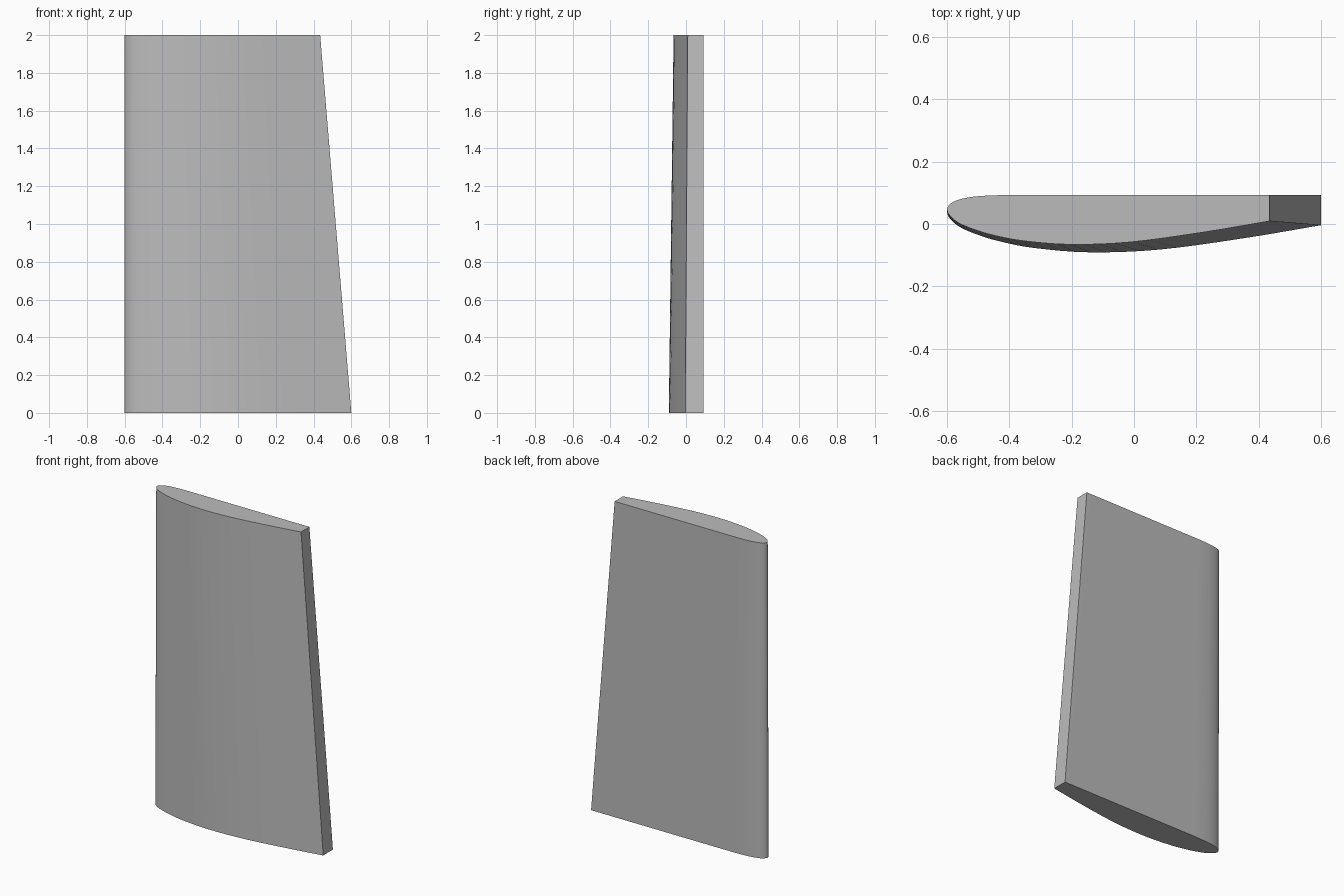
import bpy, bmesh, math
from mathutils import Vector

if "Cube" in bpy.data.objects:
    bpy.data.objects.remove(bpy.data.objects["Cube"])

# Root section: flat back, rounded nose, curved front, blunt trailing edge
PTS = [(-0.33, 0.093), (-0.42, 0.092), (-0.50, 0.087), (-0.56, 0.075), (-0.59, 0.058),
       (-0.60, 0.038), (-0.588, 0.014), (-0.555, -0.012), (-0.50, -0.035), (-0.43, -0.056),
       (-0.32, -0.077), (-0.14, -0.091), (0.083, -0.082), (0.35, -0.046), (0.60, -0.004)]
NOSE_X, BACK_Y, HEIGHT, TAPER = -0.60, 0.093, 2.0, 0.8625


def smooth_path(points, steps):
    """Catmull-Rom curve through the points."""
    p = [Vector(q) for q in points]
    p = [2 * p[0] - p[1]] + p + [2 * p[-1] - p[-2]]
    out = []
    for a, b, c, d in zip(p, p[1:], p[2:], p[3:]):
        for i in range(steps):
            t = i / steps
            out.append(0.5 * (2 * b + (c - a) * t + (2 * a - 5 * b + 4 * c - d) * t * t
                              + (3 * b - a - 3 * c + d) * t ** 3))
    return out + [p[-2]]


section = [Vector((0.60, BACK_Y))] + smooth_path(PTS, 4)

# Tapered blade: tip section shrinks towards the straight nose and flat back
bm = bmesh.new()
root = [bm.verts.new((max(q.x, NOSE_X), min(q.y, BACK_Y), 0)) for q in section]
tip = [bm.verts.new((NOSE_X + (v.co.x - NOSE_X) * TAPER,
                     BACK_Y + (v.co.y - BACK_Y) * TAPER, HEIGHT)) for v in root]
n = len(root)
for i in range(n):
    j = (i + 1) % n
    bm.faces.new((root[i], root[j], tip[j], tip[i]))
bm.faces.new(root)
bm.faces.new(tip)
bmesh.ops.recalc_face_normals(bm, faces=bm.faces)
mesh = bpy.data.meshes.new("wing_blade")
bm.to_mesh(mesh)
bm.free()

blade = bpy.data.objects.new("wing_blade", mesh)
bpy.context.collection.objects.link(blade)
grey = bpy.data.materials.new("light grey")
grey.diffuse_color = (0.5, 0.5, 0.5, 1)
grey.use_nodes = True
grey.node_tree.nodes["Principled BSDF"].inputs["Base Color"].default_value = grey.diffuse_color
mesh.materials.append(grey)

bpy.context.view_layer.objects.active = blade
blade.select_set(True)
bpy.ops.object.shade_smooth_by_angle(angle=math.radians(30))
